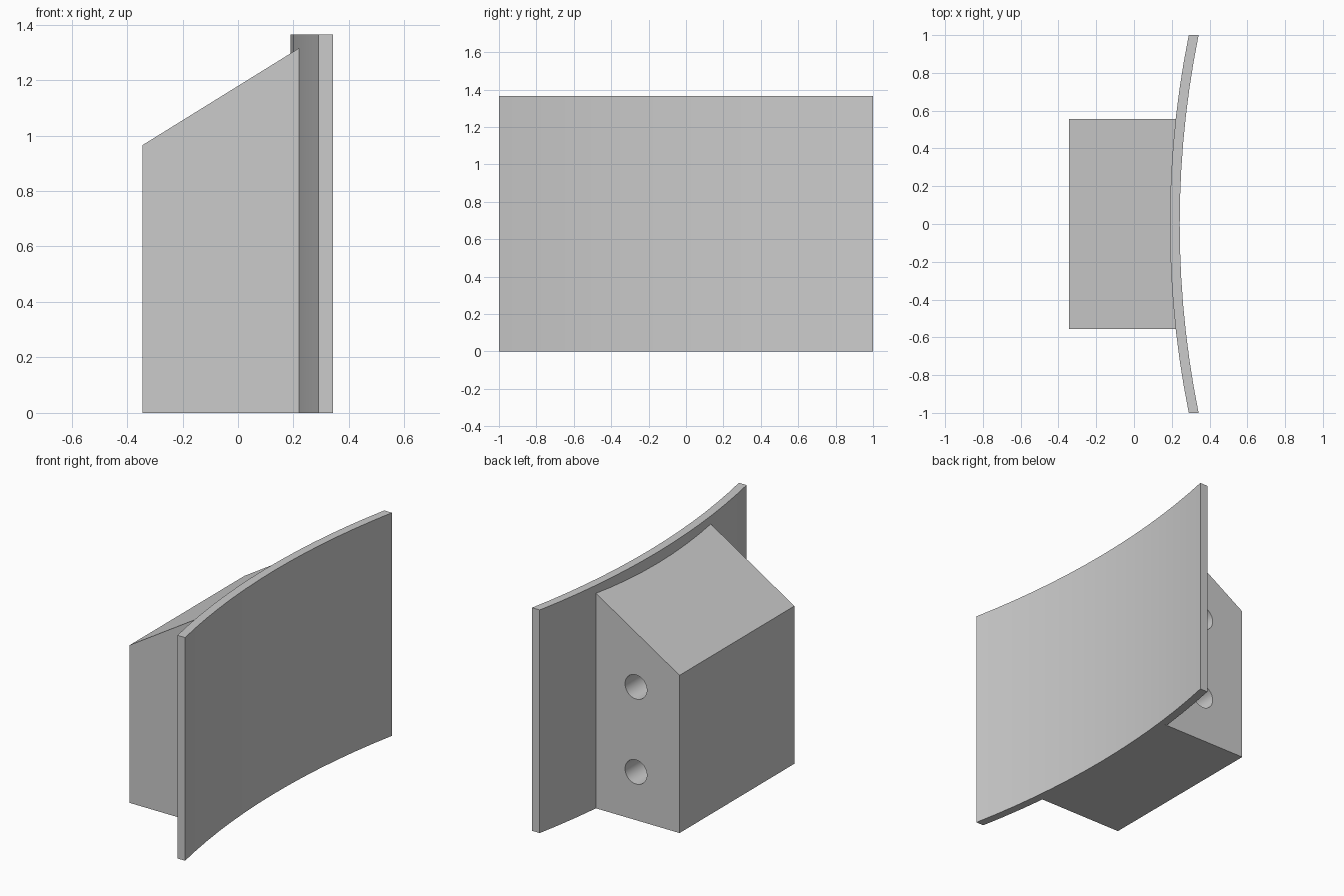
import bpy
import bmesh
import math
from mathutils import Matrix

cube = bpy.data.objects.get("Cube")
if cube:
    bpy.data.objects.remove(cube, do_unlink=True)

HEIGHT = 1.365       # plate height
BACK_X = 0.19        # convex side of the plate at y = 0
THICK = 0.052
RADIUS = 5.05
BLOCK_X = -0.345     # outer face of the block
HALF = 0.555         # half width of the block

grey = bpy.data.materials.new("plain_grey")
grey.use_nodes = True
grey.diffuse_color = (0.6, 0.6, 0.6, 1)
grey.node_tree.nodes["Principled BSDF"].inputs["Base Color"].default_value = grey.diffuse_color


def arc(offset, half, steps):
    """Plan points along the bend, from y = -half to y = +half."""
    ys = [half * (2 * i / steps - 1) for i in range(steps + 1)]
    return [(BACK_X + offset + RADIUS - math.sqrt(RADIUS ** 2 - y * y), y) for y in ys]


def add_prism(name, plan, top):
    """Raise a plan outline from the ground up to the height top(x)."""
    bm = bmesh.new()
    low = [bm.verts.new((x, y, 0)) for x, y in plan]
    high = [bm.verts.new((x, y, top(x))) for x, y in plan]
    bm.faces.new(low)
    bm.faces.new(high)
    for i in range(len(plan)):
        j = (i + 1) % len(plan)
        bm.faces.new((low[i], low[j], high[j], high[i]))
    bmesh.ops.recalc_face_normals(bm, faces=bm.faces)
    return finish(name, bm)


def finish(name, bm):
    mesh = bpy.data.meshes.new(name)
    bm.to_mesh(mesh)
    bm.free()
    mesh.materials.append(grey)
    obj = bpy.data.objects.new(name, mesh)
    bpy.context.collection.objects.link(obj)
    return obj


def select_only(obj):
    bpy.ops.object.select_all(action="DESELECT")
    obj.select_set(True)
    bpy.context.view_layer.objects.active = obj


# Curved plate
plate = add_prism("curved_plate",
                  arc(0, 1, 14) + arc(THICK, 1, 14)[::-1],
                  lambda x: HEIGHT)

# Mounting block with sloped top, sunk slightly into the plate
slope = (1.315 - 0.965) / (0.22 - BLOCK_X)
block = add_prism("mounting_block",
                  arc(0.02, HALF, 8) + [(BLOCK_X, HALF), (BLOCK_X, -HALF)],
                  lambda x: 0.965 + slope * (x - BLOCK_X))

# Two blind bolt holes in the rear side of the block
DEPTH = 0.55
bm = bmesh.new()
for z in (0.295, 0.815):
    place = Matrix.Translation((-0.05, HALF, z)) @ Matrix.Rotation(math.pi / 2, 4, "X")
    bmesh.ops.create_cone(bm, cap_ends=True, segments=32, radius1=0.074,
                          radius2=0.074, depth=2 * DEPTH, matrix=place)
cutter = finish("hole_cutter", bm)
cutter.hide_render = True

cut = block.modifiers.new("bolt_holes", "BOOLEAN")
cut.operation = "DIFFERENCE"
cut.solver = "EXACT"
cut.object = cutter
select_only(block)
bpy.ops.object.modifier_apply(modifier=cut.name)
bpy.data.objects.remove(cutter, do_unlink=True)

# Smooth the round surfaces, keep the corners sharp
for obj in (plate, block):
    select_only(obj)
    bpy.ops.object.shade_smooth_by_angle(angle=math.radians(30))
